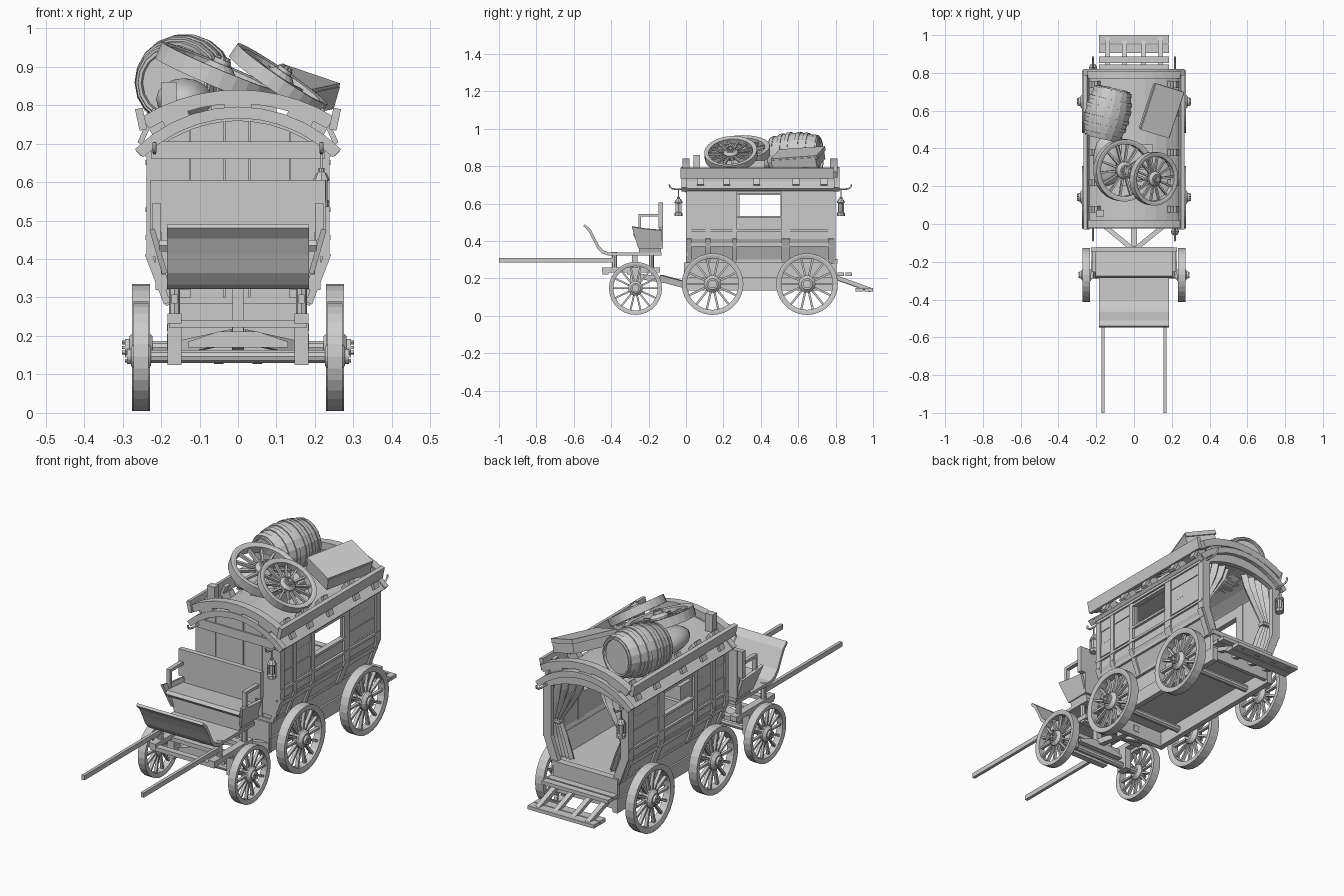
import bpy, bmesh
from math import sin, cos, pi, asin, sqrt, radians
from mathutils import Vector, Matrix, Euler

if "Cube" in bpy.data.objects:
    bpy.data.objects.remove(bpy.data.objects["Cube"])


def make(name, bm):
    bmesh.ops.recalc_face_normals(bm, faces=bm.faces)
    me = bpy.data.meshes.new(name)
    bm.to_mesh(me)
    bm.free()
    return place(name, me)


def place(name, me, mat=Matrix()):
    ob = bpy.data.objects.new(name, me)
    ob.matrix_world = mat
    bpy.context.collection.objects.link(ob)
    return ob


def add_box(bm, mat, size):
    bmesh.ops.create_cube(bm, size=1, matrix=mat @ Matrix.Diagonal((*size, 1)))


def box(name, x, y, z, rot=(0, 0, 0)):
    """Box from (min, max) ranges, turned about its own centre."""
    bm = bmesh.new()
    c = Vector([(r[0] + r[1]) / 2 for r in (x, y, z)])
    e = Euler([radians(a) for a in rot]).to_matrix().to_4x4()
    add_box(bm, Matrix.Translation(c) @ e, [r[1] - r[0] for r in (x, y, z)])
    return make(name, bm)


def beam(name, a, b, w, h):
    a, b = Vector(a), Vector(b)
    bm = bmesh.new()
    q = (b - a).to_track_quat('Y', 'Z').to_matrix().to_4x4()
    add_box(bm, Matrix.Translation((a + b) / 2) @ q, (w, (b - a).length, h))
    return make(name, bm)


def prism(name, pts, axis, lo, hi):
    """Extrude a profile: axis X takes (y, z) points, axis Y takes (x, z)."""
    bm = bmesh.new()
    rings = [[bm.verts.new((d, p, q) if axis == 'X' else (p, d, q)) for p, q in pts] for d in (lo, hi)]
    for r in rings:
        bm.faces.new(r)
    n = len(pts)
    for i in range(n):
        bm.faces.new((rings[0][i], rings[0][(i + 1) % n], rings[1][(i + 1) % n], rings[1][i]))
    return make(name, bm)


def arc(R, cz, hw, n=10):
    a = asin(hw / R)
    return [(R * sin(-a + 2 * a * i / n), cz + R * cos(-a + 2 * a * i / n)) for i in range(n + 1)]


def arch(name, R, cz, hw, t, y0, y1):
    return prism(name, arc(R, cz, hw) + arc(R - t, cz, hw * (R - t) / R)[::-1], 'Y', y0, y1)


def add_lathe(bm, prof, n, mat=Matrix()):
    """Revolve a closed (radius, z) loop about z."""
    rings = [[bm.verts.new(mat @ Vector((r * cos(2 * pi * k / n), r * sin(2 * pi * k / n), z)))
              for r, z in prof] for k in range(n)]
    m = len(prof)
    for k in range(n):
        a, b = rings[k], rings[(k + 1) % n]
        for i in range(m):
            j = (i + 1) % m
            bm.faces.new((a[i], a[j], b[j], b[i]))
    bmesh.ops.remove_doubles(bm, verts=bm.verts, dist=1e-5)


def pose(loc, axis, s=1):
    return Matrix.Translation(loc) @ Vector(axis).to_track_quat('Z', 'Y').to_matrix().to_4x4() @ Matrix.Scale(s, 4)


def rod(name, a, b, r, n=10):
    a, b = Vector(a), Vector(b)
    bm = bmesh.new()
    add_lathe(bm, [(0, 0), (r, 0), (r, (b - a).length), (0, (b - a).length)], n, pose(a, b - a))
    return make(name, bm)


# Spoked wheel, shared by all eight wheels
bm = bmesh.new()
add_lathe(bm, [(.138, -.019), (.153, -.023), (.165, -.023), (.165, .023), (.153, .023), (.138, .019)], 28)
add_lathe(bm, [(0, -.03), (.03, -.03), (.046, -.012), (.046, .015), (.03, .03), (.023, .03),
               (.023, .042), (0, .042)], 14)
for k in range(14):
    m = Matrix.Rotation(2 * pi * k / 14, 4, 'Z') @ Matrix.Translation((.09, 0, 0))
    add_box(bm, m, (.11, .011, .016))
for k in range(6):
    m = Matrix.Rotation(pi * k / 3, 4, 'Z') @ Matrix.Translation((.015, 0, .044))
    add_box(bm, m, (.008, .008, .01))
bmesh.ops.recalc_face_normals(bm, faces=bm.faces)
wheel = bpy.data.meshes.new("wheel")
bm.to_mesh(wheel)
bm.free()
for y, z, s in ((.142, .17, 1), (.647, .17, 1), (-.27, .147, .86)):
    for sx in (-1, 1):
        place("wheel", wheel, pose((sx * .252, y, z), (sx, 0, 0), s))
    rod("axle", (-.25, y, z), (.25, y, z), .018)
place("spare_wheel_large", wheel, pose((-.055, .285, .88), (.42, -.06, 1)))
place("spare_wheel_small", wheel, pose((.105, .24, .865), (.68, -.1, 1), .86))

# Body shell: floor, end walls, sides
R, CZ = .374, .416
box("body_floor", (-.19, .19), (0, .8), (.285, .3))
wall = [(.225, .41), (.18, .285), (-.18, .285), (-.225, .41)] + arc(R - .02, CZ, .225)
prism("front_wall", wall, 'Y', .008, .02)
edges = [-.215, -.125, -.035, .03, .135, .215]
for i in range(5):
    a, b = edges[i] + .001, edges[i + 1] - .001
    top = [(x, CZ + sqrt((R - .03) ** 2 - x * x)) for x in (b, (a + b) / 2, a)]
    prism("front_plank", [(a, .3 + .02 * (i in (0, 4))), (b, .3 + .02 * (i in (0, 4)))] + top, 'Y', (i % 2) * .002, .01)
box("front_rail", (-.225, .225), (-.006, .008), (.66, .705))
for s in (-1, 1):
    def X(a, b):
        return tuple(sorted((s * a, s * b)))
    prism("lower_side", [(s * .232, .41), (s * .183, .285), (s * .168, .285), (s * .215, .41)], 'Y', .01, .785)
    for y0, y1, z0, z1 in ((.01, .285, .4, .7), (.505, .785, .4, .7), (.285, .505, .4, .53), (.285, .505, .65, .7)):
        box("side_wall", X(.215, .227), (y0, y1), (z0, z1))
    for y0, y1 in ((.02, .26), (.53, .77)):
        for k in range(4):
            box("side_plank", X(.22, .23 + .002 * (k % 2)), (y0, y1), (.405 + k * .069, .472 + k * .069))
    for y in (.0, .105, .248, .51, .53, .76):
        w = .03 if y in (.0, .76) else .025
        box("side_post", X(.213, .238), (y, y + w), (.405, .7))
        beam("lower_post", (s * .234, y + w / 2, .415), (s * .184, y + w / 2, .285), w, .018)
    for z, h in ((.37, .02), (.45, .012), (.665, .03)):
        x = .238 if z > .4 else .226
        box("side_rail", X(x - .02, x + .002), (0, .79), (z, z + h))
    for z in (.522, .645):
        box("window_rail", X(.212, .24), (.275, .515), (z, z + .012))
    # rear door frame
    box("rear_post", X(.195, .238), (.775, .8), (.41, .7))
    beam("rear_lower_post", (s * .217, .788, .42), (s * .168, .788, .285), .024, .04)
prism("rear_gable", arc(R - .02, CZ, .225) + arc(.45, .27, .215)[::-1], 'Y', .775, .8)
box("rear_sill", (-.185, .185), (.775, .81), (.28, .305))

# Roof and luggage rack
arch("roof", R, CZ, .265, .018, -.018, .815)
for y in (-.024, .79):
    arch("roof_trim", R + .006, CZ, .268, .03, y, y + .03)
for y in (-.02, .77):
    arch("rack_arch", .48, .36, .25, .036, y, y + .04)
    for x in (-.16, 0, .16):
        z = CZ + sqrt(R * R - x * x)
        box("rack_block", (x - .035, x + .035), (y, y + .035), (z - .01, z + .03), (0, x * 150, 0))
for s in (-1, 1):
    box("rack_board", (s * .252 - .01, s * .252 + .01), (-.03, .79), (.735, .792), (0, s * 12, 0))
    for y in (.06, .2, .36, .57, .72):
        beam("rack_bracket", (s * .255, y + .018, .7), (s * .215, y + .018, .79), .036, .014)
        box("rack_cleat", (s * .205 - .025, s * .205 + .025), (y, y + .036), (.725, .76), (0, s * 30, 0))
box("rack_peg", (-.2, -.16), (.04, .075), (.77, .86))

# Barrel with hoops
bm = bmesh.new()
L, m = .135, pose((-.14, .585, .862), (.06, .26, .01))
def bulge(z):
    return .118 - .026 * (z / L) ** 2
zs = [-L + L * 2 * i / 8 for i in range(9)]
add_lathe(bm, [(0, -L + .012), (.082, -L + .012), (.084, -L)] + [(bulge(z), z) for z in zs]
          + [(.084, L), (.082, L - .012), (0, L - .012)], 18, m)
for z in (-.118, -.07, -.028, .028, .07, .118):
    add_lathe(bm, [(bulge(z) - .01, z - .01), (bulge(z - .01) + .005, z - .01),
                   (bulge(z + .01) + .005, z + .01), (bulge(z) - .01, z + .01)], 18, m)
make("barrel", bm)

# Suitcase and bundle
rot = (4, 18, -17)
box("suitcase", (.065, .225), (.475, .725), (.805, .865), rot)
box("suitcase_lid", (.066, .23), (.471, .729), (.852, .874), rot)
bm = bmesh.new()
bmesh.ops.create_uvsphere(bm, u_segments=14, v_segments=8, radius=1,
                          matrix=Matrix.Translation((-.14, .34, .815)) @ Matrix.Diagonal((.075, .14, .055, 1)))
sack = make("sack", bm)
for p in sack.data.polygons:
    p.use_smooth = True
box("crate", (-.07, .1), (.2, .42), (.78, .83))

# Lanterns and hooks
for sx in (-1, 1):
    for y, d in ((0, -1), (.795, 1)):
        cu = bpy.data.curves.new("hook", 'CURVE')
        cu.dimensions, cu.bevel_depth, cu.bevel_resolution, cu.use_fill_caps = '3D', .005, 1, True
        sp = cu.splines.new('POLY')
        path = [(-.01, .678), (.05, .676), (.075, .68), (.087, .69), (.089, .703)]
        sp.points.add(len(path) - 1)
        for p, (a, z) in zip(sp.points, path):
            p.co = (sx * .217, y + d * a, z, 1)
        place("lantern_hook", cu)
for x, y in ((.217, -.04), (-.217, .828)):
    bm = bmesh.new()
    add_lathe(bm, [(0, .535), (.021, .535), (.021, .55), (.014, .556), (.014, .6), (.022, .606),
                   (.014, .622), (.008, .626), (.008, .636), (0, .636)], 8, Matrix.Translation((x, y, 0)))
    for k in range(4):
        a = pi / 4 + k * pi / 2
        add_box(bm, Matrix.Translation((x + .019 * cos(a), y + .019 * sin(a), .578)), (.004, .004, .056))
    add_box(bm, Matrix.Translation((x, y, .655)), (.005, .005, .045))
    make("lantern", bm)

# Curtains tied back at the rear, bench inside
for s in (-1, 1):
    bm = bmesh.new()
    rows = []
    for z, w, x0 in ((.72, .17, .205), (.65, .15, .21), (.57, .1, .212), (.5, .05, .212), (.485, .04, .212),
                     (.47, .05, .21), (.4, .075, .205), (.31, .08, .18)):
        rows.append([bm.verts.new((s * (x0 - w * t / 16), .752 + .013 * sin(t * pi / 2), z)) for t in range(17)])
    for a, b in zip(rows, rows[1:]):
        for t in range(16):
            bm.faces.new((a[t], a[t + 1], b[t + 1], b[t]))
    make("curtain", bm)
    box("curtain_tie", (s * .19 - .026, s * .19 + .026), (.735, .77), (.478, .492))
box("inner_bench", (-.18, .18), (.03, .18), (.3, .43))
box("inner_chest", (-.08, .08), (.04, .16), (.43, .5))

# Undercarriage and rear steps
box("under_floor", (-.16, .16), (0, .8), (.205, .22))
box("front_cross_board", (-.18, .18), (-.01, .015), (.13, .285))
for s in (-1, 1):
    box("chassis_rail", (s * .17 - .014, s * .17 + .014), (0, .81), (.135, .205))
    box("chassis_board", (s * .165 - .01, s * .165 + .01), (0, .8), (.205, .29))
    beam("hitch_strut", (s * .17, 0, .165), (s * .01, -.13, .2), .025, .035)
    beam("step_stringer", (s * .14, .79, .21), (s * .14, .985, .14), .025, .022)
beam("hitch_bar", (0, .02, .17), (0, -.27, .215), .03, .03)
for y, w, z in ((.81, .035, .222), (.852, .035, .222), (.905, .045, .14), (.955, .045, .14)):
    box("step_slat", (-.185, .185), (y, y + w), (z - .009, z + .009))
for x in (-.05, .05):
    beam("step_stringer", (x, .79, .205), (x, .985, .135), .025, .018)
box("rear_cross_board", (-.18, .18), (.785, .805), (.15, .285))

# Front cart: frame, posts, shafts
for s in (-1, 1):
    box("cart_rail", (s * .165 - .018, s * .165 + .018), (-.45, -.14), (.233, .258))
    box("axle_block", (s * .165 - .018, s * .165 + .018), (-.3, -.24), (.125, .235))
    for y in (-.382, -.185):
        rod("cart_post", (s * .165, y, .24), (s * .165, y, .34), .014, 8)
    box("shaft", (s * .165 - .008, s * .165 + .008), (-1, -.38), (.284, .308))
for y in (-.43, -.3, -.17):
    box("cart_crossbar", (-.18, .18), (y - .016, y + .016), (.222, .242))
prism("bolster", [(-.13, .17), (.13, .17), (.13, .185), (.05, .212), (-.05, .212), (-.13, .185)], 'Y', -.295, -.245)
box("king_post", (-.014, .014), (-.29, -.26), (.21, .335))

# Driver's footboard and seat
curve = [(-.54, .49), (-.51, .462), (-.488, .42), (-.465, .375), (-.44, .35), (-.41, .338), (-.13, .338)]
under = [(-.13, .322), (-.415, .322), (-.45, .334), (-.477, .364), (-.5, .412), (-.522, .453), (-.548, .48)]
prism("footboard", curve + under, 'X', -.185, .185)
prism("seat_base", [(-.205, .42), (-.182, .338), (.182, .338), (.205, .42)], 'Y', -.25, -.135)
prism("seat_cushion", [(-.285, .435), (-.275, .45), (-.14, .44), (-.14, .418), (-.275, .42)], 'X', -.205, .205)
prism("seat_back", [(-.145, .605), (-.122, .605), (-.122, .36), (-.145, .36)], 'X', -.2, .2)
box("seat_back_panel", (-.228, .228), (-.148, -.124), (.47, .605))
for s in (-1, 1):
    side = prism("seat_side", [(-.29, .48), (-.22, .468), (-.13, .46), (-.13, .36), (-.255, .36)], 'X', -.007, .007)
    side.matrix_world = Matrix.Translation((s * .207, 0, .42)) @ Matrix.Rotation(s * radians(16), 4, 'Y') @ Matrix.Translation((0, 0, -.42))
    box("arm_post", (s * .212 - .01, s * .212 + .01), (-.255, -.24), (.45, .545))
    box("arm_rail", (s * .212 - .01, s * .212 + .01), (-.255, -.13), (.53, .545))
